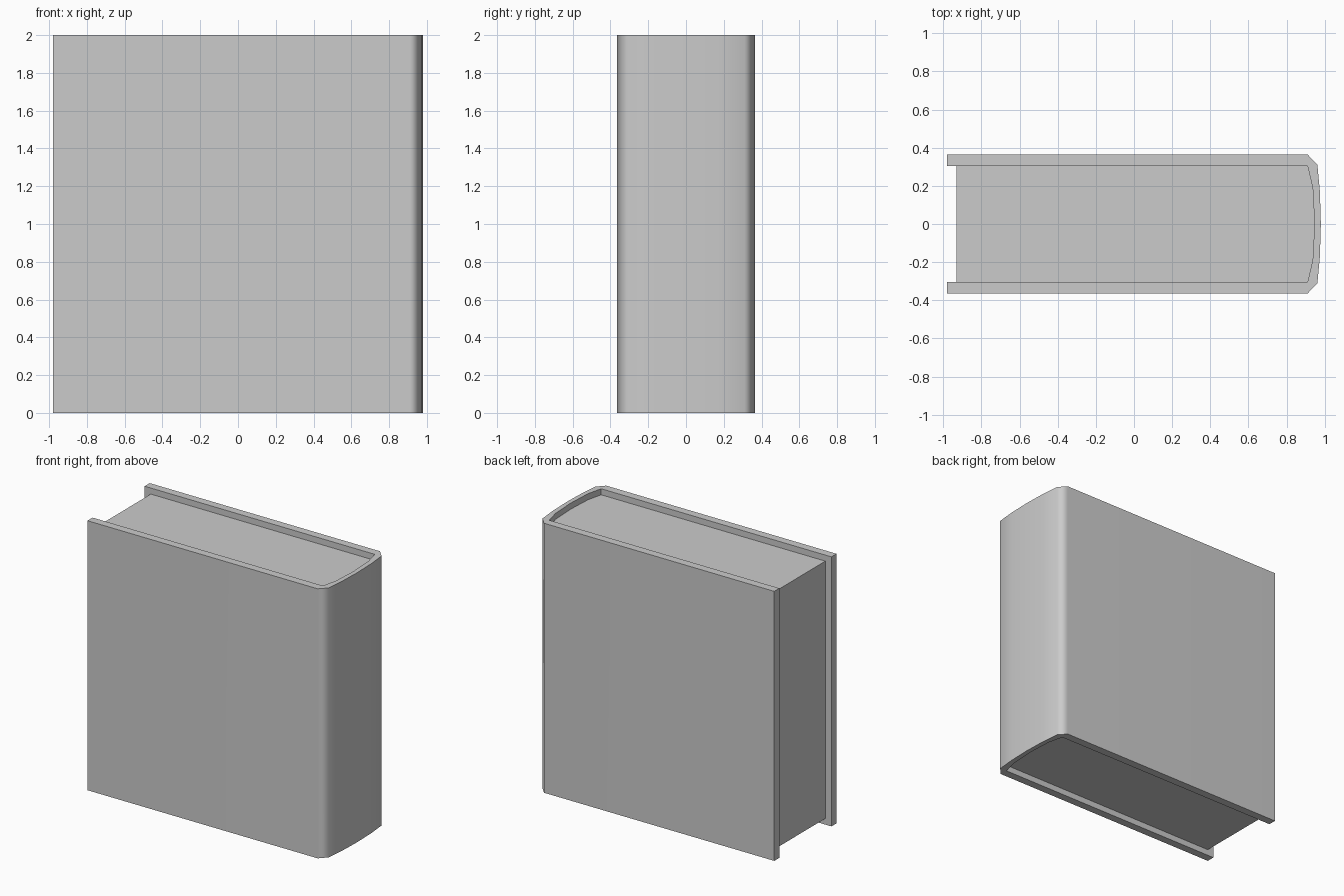
import bpy, bmesh, math

if "Cube" in bpy.data.objects:
    bpy.data.objects.remove(bpy.data.objects["Cube"])


def mirrored(half):
    """Complete a +y half outline (ending on y = 0) with its -y mirror."""
    return half + [(x, -y) for x, y in reversed(half[:-1])]


def extrude_outline(name, outline, z0, z1):
    bm = bmesh.new()
    face = bm.faces.new([bm.verts.new((x, y, z0)) for x, y in outline])
    top = bmesh.ops.extrude_face_region(bm, geom=[face], use_keep_orig=True)["geom"]
    verts = [v for v in top if isinstance(v, bmesh.types.BMVert)]
    bmesh.ops.translate(bm, verts=verts, vec=(0, 0, z1 - z0))
    bmesh.ops.recalc_face_normals(bm, faces=bm.faces[:])
    mesh = bpy.data.meshes.new(name)
    bm.to_mesh(mesh)
    bm.free()
    obj = bpy.data.objects.new(name, mesh)
    bpy.context.collection.objects.link(obj)
    return obj


# Spine outlines, from the cover edge round to the middle of the spine
outer = mirrored([(-0.98, 0.365), (0.91, 0.365), (0.962, 0.31), (0.975, 0.17), (0.98, 0)])
inner = mirrored([(0.91, 0.305), (0.937, 0.19), (0.947, 0)])

# Cover: two boards and a rounded spine in one wrap
cover_outline = outer + [(-0.98, -0.305)] + inner[::-1] + [(-0.98, 0.305)]
cover = extrude_outline("cover", cover_outline, 0, 2)
bpy.context.view_layer.objects.active = cover
cover.select_set(True)
bpy.ops.object.shade_smooth_by_angle(angle=math.radians(50))
weighted = cover.modifiers.new("flat_boards", "WEIGHTED_NORMAL")
weighted.keep_sharp = True

# Page block: fills the cover, set back from its three open edges
pages_outline = [(-0.93, 0.305)] + inner + [(-0.93, -0.305)]
extrude_outline("pages", pages_outline, 0.045, 1.955)
